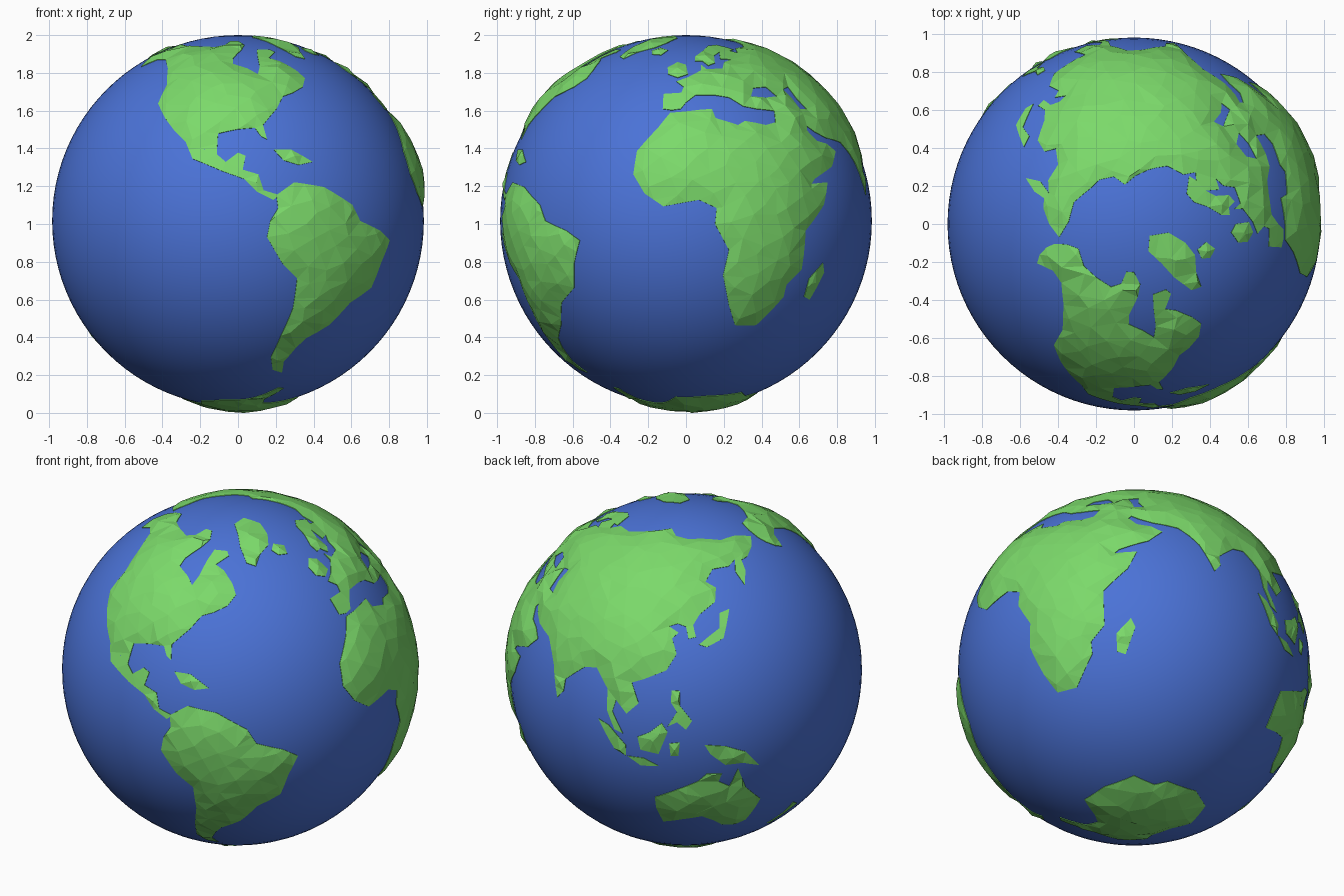
import bpy, bmesh, random
from math import radians, sin, cos, pi, sqrt, exp
from mathutils import Vector
from mathutils.geometry import delaunay_2d_cdt

if "Cube" in bpy.data.objects:
    bpy.data.objects.remove(bpy.data.objects["Cube"])

random.seed(4)
R, CENTRE = 0.984, Vector((0, 0, 1.016))


def material(name, rgb):
    m = bpy.data.materials.new(name)
    m.diffuse_color = (*rgb, 1)
    m.use_nodes = True
    m.node_tree.nodes["Principled BSDF"].inputs["Base Color"].default_value = m.diffuse_color
    return m


GREEN = material("land_green", (0.20, 0.70, 0.145))
BLUE = material("ocean_blue", (0.07, 0.17, 0.68))


def direction(lon, lat):
    a, b = radians(lon), radians(lat)
    return Vector((cos(b) * cos(a), cos(b) * sin(a), sin(b)))


# evenly spread points that become the facets of the land
SPREAD = []
N = 1300
for i in range(N):
    z = 1 - (2 * i + 1) / N
    a = i * pi * (3 - sqrt(5))
    r = sqrt(1 - z * z)
    p = Vector((r * cos(a), r * sin(a), z))
    p += Vector([random.uniform(-0.025, 0.025) for _ in range(3)])
    SPREAD.append(p.normalized())


def coast(points):
    """Closed coastline with long stretches subdivided."""
    dirs, out = [direction(*p) for p in points], []
    for a, b in zip(dirs, dirs[1:] + dirs[:1]):
        n = max(1, round((b - a).length / 0.065))
        out += [a.lerp(b, k / n).normalized() for k in range(n)]
    return out


def inside(p, edges):
    hit = False
    for a, b in edges:
        if (a.y > p.y) != (b.y > p.y):
            if p.x < a.x + (p.y - a.y) / (b.y - a.y) * (b.x - a.x):
                hit = not hit
    return hit


def land(name, *outlines):
    """Faceted raised plate from an outer outline and optional inland seas."""
    rings = [coast(o) for o in outlines]
    shore = [p for r in rings for p in r]
    c = sum(rings[0], Vector()).normalized()
    e1 = c.orthogonal().normalized()
    e2 = c.cross(e1)
    flat = lambda p: Vector((p.dot(e1), p.dot(e2))) / (1 + p.dot(c))
    to_shore = lambda p: min((p - q).length for q in shore)
    verts, links = [], []
    for r in rings:
        s, n = len(verts), len(r)
        verts += [flat(p) for p in r]
        links += [(s + k, s + (k + 1) % n) for k in range(n)]
    edges = [(verts[a], verts[b]) for a, b in links]
    for p in SPREAD + [c]:
        if p.dot(c) > -0.5 and inside(flat(p), edges) and to_shore(p) > 0.03:
            verts.append(flat(p))
    pts, _, faces = delaunay_2d_cdt(verts, links, [], 0, 1e-6)[:3]
    bm = bmesh.new()
    bv = []
    for q in pts:
        k = q.x ** 2 + q.y ** 2
        p = (e1 * 2 * q.x + e2 * 2 * q.y + c * (1 - k)) / (1 + k)
        rise = 0.031 * (1 - exp(-to_shore(p) / 0.09)) * random.uniform(0.85, 1.1)
        bv.append(bm.verts.new(p * (R + 0.003 + rise)))
    for f in faces:
        if inside(sum((pts[i] for i in f), Vector((0, 0))) / len(f), edges):
            bm.faces.new([bv[i] for i in f])
    # shoreline skirt tucked under the water
    rim = [e for e in bm.edges if len(e.link_faces) == 1]
    new = bmesh.ops.extrude_edge_only(bm, edges=rim)["geom"]
    for v in new:
        if isinstance(v, bmesh.types.BMVert):
            v.co *= 0.975
    bmesh.ops.delete(bm, geom=[v for v in bm.verts if not v.link_faces], context='VERTS')
    bmesh.ops.recalc_face_normals(bm, faces=bm.faces[:])
    bm.faces.ensure_lookup_table()
    top = bm.faces[0]
    if top.normal.dot(top.calc_center_median()) < 0:
        bmesh.ops.reverse_faces(bm, faces=bm.faces[:])
    me = bpy.data.meshes.new(name)
    bm.to_mesh(me)
    bm.free()
    me.materials.append(GREEN)
    ob = bpy.data.objects.new(name, me)
    ob.location = CENTRE
    bpy.context.collection.objects.link(ob)


# ocean
bpy.ops.mesh.primitive_uv_sphere_add(segments=96, ring_count=48, radius=R, location=CENTRE)
ocean = bpy.context.object
ocean.name = "ocean"
ocean.data.materials.append(BLUE)
bpy.ops.object.shade_smooth()

# joined old-world landmass, with two inland seas
europe = [(-5.5, 36.5), (-9, 37), (-9.5, 43), (-2, 43.5), (-1, 46), (-4.5, 48.5), (1, 50.5),
          (8, 54), (8.5, 57), (11, 54.5), (20, 55), (23, 58.5), (29, 60), (22, 60.5), (25, 65),
          (19, 62.5), (17, 58), (12.5, 56.5), (10, 59), (5.5, 59), (6, 62), (13, 66), (20, 70),
          (30, 71), (41, 67), (35, 66), (40, 64.5), (45, 68), (60, 69)]
asia = [(68, 71), (75, 72.5), (88, 75), (103, 77.5), (113, 74), (128, 72.5), (140, 72.5),
        (160, 70), (178, 69.5), (190, 66), (180, 63), (170, 60.5), (164, 60), (162, 56),
        (157, 51), (155.5, 56.5), (160, 61), (153, 59), (142, 59), (136, 54.5), (141, 52),
        (139, 47), (131, 43), (128, 39.5), (129, 35.5), (126, 35), (125, 39), (121.5, 40),
        (118, 39), (122, 37), (119.5, 35), (121.5, 30), (118, 24.5), (110, 21), (106, 19.5),
        (109, 13), (105, 9), (101, 13), (100, 9), (104, 2), (101, 3), (98, 9), (97.5, 16),
        (92, 22), (87, 21), (80, 15), (80, 11), (77.5, 8), (73, 18), (70, 21.5), (66, 25),
        (57, 26.5), (52, 28.5), (49, 30.5), (48, 29), (51, 25.5), (56, 24.5), (60, 22),
        (55, 17), (45, 13)]
africa = [(43.5, 11.5), (51, 12), (48, 5), (40, -3), (40, -15), (35, -20), (35, -24), (32, -28),
          (27, -34), (18.5, -34), (15, -27), (12, -17), (13.5, -9), (9, -1), (9.5, 4), (4, 6.5),
          (-7, 4.5), (-13, 8.5), (-17, 14.5), (-16.5, 22), (-10, 30), (-6, 35.5), (0, 36),
          (10, 37), (11, 33.5), (19, 31), (22, 32.5), (30, 31), (34.5, 32)]
inner_coast = [(36, 36.2), (28, 37), (23, 38), (18, 41.5), (12, 42.5), (4, 42.5), (0, 39.5), (-2, 37)]
west_sea = [(28, 42), (31, 45.5), (38, 46), (41, 42), (35, 41.5)]
east_sea = [(47.5, 45), (52, 46), (52, 41), (54, 37), (50, 37), (49, 41)]
land("europe_asia_africa", europe + asia + africa + inner_coast, west_sea, east_sea)

land("north_america", [
    (-166, 64), (-163, 68), (-156, 71), (-140, 69.5), (-125, 69.5), (-110, 69), (-102, 71),
    (-99, 75), (-90, 75), (-84, 71), (-87, 67), (-93, 61), (-93, 57.5), (-85, 55), (-80, 52),
    (-78, 56), (-77, 62), (-75, 67), (-64, 67), (-62, 65), (-70, 61), (-64, 59), (-58, 54),
    (-56, 50), (-60, 46), (-66, 43.5), (-71, 42), (-75, 37), (-81, 31), (-80, 26), (-82, 27),
    (-84, 30), (-90, 29.5), (-97, 28), (-97, 21), (-94, 18.5), (-90, 21.5), (-87.5, 20.5),
    (-88.5, 16), (-83.5, 14.5), (-82, 9.5), (-77, 8), (-79, 6.5), (-84, 9), (-88, 13),
    (-95, 15.5), (-105, 19.5), (-108, 25), (-113, 29), (-118, 33.5), (-123.5, 39), (-124, 47),
    (-131, 55), (-141, 60), (-150, 60), (-158, 56), (-162, 58), (-165, 61)])
land("south_america", [
    (-78, 8), (-72, 12), (-62, 10.5), (-52, 5), (-49, 0), (-40, -3), (-35, -6), (-38, -13),
    (-40, -21), (-48, -26), (-54, -34), (-62, -39), (-65, -43), (-68, -49), (-66, -54.5),
    (-72, -53), (-75, -47), (-73, -38), (-70.5, -28), (-70.5, -18), (-76, -13), (-81, -5),
    (-80, 0), (-77.5, 4)])
land("caribbean_island", [(-78, 22.5), (-72, 22.5), (-65, 18.5), (-70, 17.5), (-75, 19)])
land("north_ice_island", [(-37, 84), (-62, 80.5), (-55, 75), (-53, 69), (-49, 62), (-43, 60.5),
                          (-38, 65), (-27, 68.5), (-20, 73), (-14, 79)])
land("small_north_island", [(-22, 68.5), (-14, 66.5), (-17, 63), (-24, 63.5), (-27, 66)])
land("west_isles", [(-10, 55.5), (-5, 58.5), (0, 57), (1, 52), (-4, 50.3), (-9, 52)])
land("southeast_africa_island", [(49, -13), (50.5, -16), (47, -25), (44, -24), (44, -18)])

# east asian and pacific islands
land("east_island_arc", [(130, 33), (135, 36), (139, 38), (140, 43), (145, 44), (142, 38.5),
                         (140, 34.5), (133, 32)])
land("philippine_islands", [(120, 18), (123, 18), (123, 13), (127, 8), (125, 5), (122, 7.5),
                            (119, 6), (122, 11), (120, 14)])
land("sumatra_island", [(95, 5.5), (99, 4), (105, -2), (105, -6), (101, -4)])
land("borneo_island", [(109, 1.5), (113, 3.5), (117, 7), (119, 4), (116, -4), (110, -3)])
land("java_island", [(105.5, -6), (111, -6), (116, -8.5), (110, -9)])
land("sulawesi_island", [(119.5, 0), (123, 0.5), (122.5, -4.5), (120, -4.5)])
land("new_guinea_island", [(131, -0.5), (138, -1.5), (145, -4.5), (150, -10.5), (144, -8.5),
                           (138, -8.5), (133, -4)])
land("australia", [
    (114, -22), (122, -18), (129, -14.5), (132, -11.5), (137, -12), (136, -15), (140, -17.5),
    (142.5, -10.5), (146, -19), (153, -26), (150, -37), (146, -39), (140, -38), (136, -34.5),
    (131, -31.5), (124, -33), (116, -35), (114, -27)])
land("new_zealand", [(173, -35), (178, -38), (174, -42), (169, -47), (166.5, -46), (172, -41)])
land("antarctica", [
    (-61, -63.5), (-56, -64), (-61, -73), (-50, -78), (-30, -77), (-10, -71), (20, -70),
    (50, -67), (70, -70), (80, -67.5), (110, -66), (135, -66), (160, -70), (170, -76),
    (-160, -78), (-140, -75), (-110, -74), (-80, -73), (-68, -69)])
